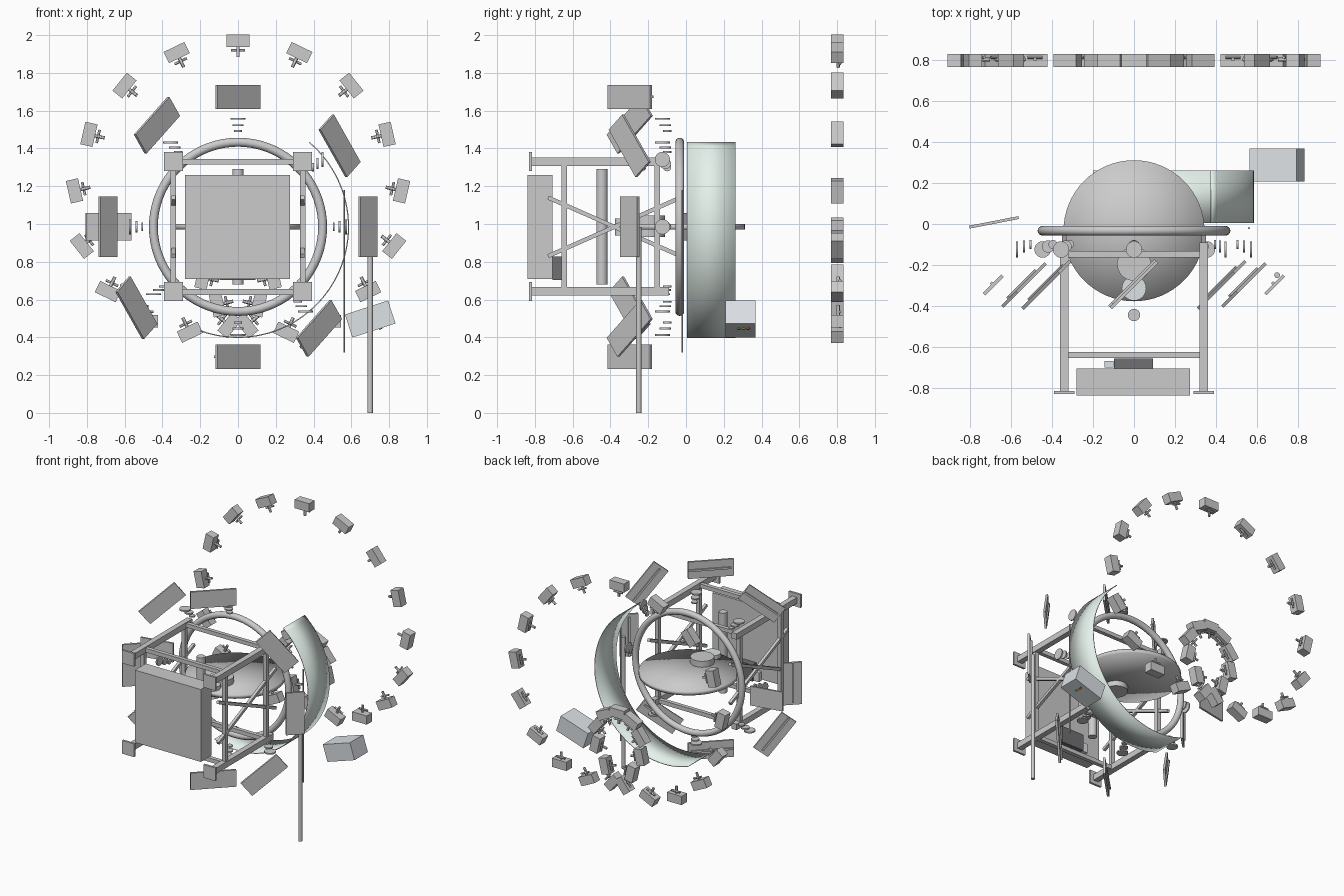
import bpy, math
from mathutils import Matrix, Vector

if "Cube" in bpy.data.objects:
    bpy.data.objects.remove(bpy.data.objects["Cube"])

CZ = 0.985  # height of the common centre
R, T = Matrix.Rotation, Matrix.Translation
rad = math.radians


def mat(name, col):
    m = bpy.data.materials.new(name)
    m.diffuse_color = (*col, 1)
    m.use_nodes = True
    m.node_tree.nodes["Principled BSDF"].inputs["Base Color"].default_value = m.diffuse_color
    return m


GREEN = mat("pale_green", (0.78, 0.88, 0.83))
PALE = mat("pale_grey", (0.72, 0.76, 0.79))
DARK = mat("dark_grey", (0.16, 0.16, 0.17))


def finish(name, m, M):
    o = bpy.context.object
    o.name = name
    o.matrix_world = M
    if m:
        o.data.materials.append(m)
    return o


def box(name, loc, size, M=Matrix(), m=None):
    bpy.ops.mesh.primitive_cube_add(size=1)
    return finish(name, m, M @ T(loc) @ Matrix.Diagonal((*size, 1)))


def rod(name, a, b, r, M=Matrix(), m=None, n=24, smooth=30):
    a, b = Vector(a), Vector(b)
    bpy.ops.mesh.primitive_cylinder_add(vertices=n, radius=r, depth=(b - a).length,
                                        end_fill_type='TRIFAN' if smooth > 90 else 'NGON')
    bpy.ops.object.shade_smooth_by_angle(angle=rad(smooth))
    q = Vector((0, 0, 1)).rotation_difference(b - a).to_matrix().to_4x4()
    return finish(name, m, M @ T((a + b) / 2) @ q)


def beam(name, a, b, w):
    a, b = Vector(a), Vector(b)
    q = (b - a).to_track_quat('Z', 'Y').to_matrix().to_4x4()
    return box(name, (0, 0, 0), (w, w, (b - a).length), T((a + b) / 2) @ q)


# Open box frame with foot plates and cross braces
for s in (-1, 1):
    x = 0.342 * s
    for z in (0.643, 1.33):
        box("frame_rail", (x, -0.46, z), (0.042, 0.74, 0.045))
        box("frame_foot", (x, -0.824, z), (0.1, 0.016, 0.1))
    for y in (-0.645, -0.153):
        box("frame_post", (x, y, CZ), (0.03, 0.03, 0.66))
        z = CZ + s * 0.345
        box("frame_crossbar", (0, y + 0.005, z), (0.66, 0.03, 0.03))
    for t in (-1, 1):
        beam("frame_brace", (x, -0.73, CZ + 0.155 * t), (x, -0.04, CZ - 0.15 * t), 0.022)

# Front cabinet with rear modules
box("front_cabinet", (-0.003, -0.773, 0.985), (0.555, 0.13, 0.55))
box("rear_module", (-0.003, -0.682, 0.765), (0.19, 0.048, 0.125), m=DARK)
box("rear_plug", (-0.122, -0.685, 0.74), (0.045, 0.032, 0.07), m=PALE)

# Horizontal disc with hubs and upright canister
rod("main_disc", (0, -0.033, CZ - 0.015), (0, -0.033, CZ + 0.015), 0.345, n=64, smooth=180)
rod("disc_hub", (0, -0.195, 0.93), (0, -0.195, 1.045), 0.083, n=32)
rod("small_hub", (0, -0.315, 0.94), (0, -0.315, 1.03), 0.06, m=PALE, n=32)
rod("canister", (0, -0.445, 0.68), (0, -0.445, 1.29), 0.03)

# Upright ring
bpy.ops.mesh.primitive_torus_add(major_radius=0.448, minor_radius=0.0235,
                                 major_segments=72, minor_segments=16)
bpy.ops.object.shade_smooth_by_angle(angle=rad(60))
finish("main_ring", None, T((0, -0.033, CZ)) @ R(rad(90), 4, 'X'))

# Curved green screen
verts, faces, N = [], [], 48
for i in range(N + 1):
    a = rad(50 - 160 * i / N)
    for y in (0.005, 0.262):
        verts.append((0.585 * math.cos(a), y, CZ + 0.585 * math.sin(a)))
    if i:
        k = 2 * i
        faces.append((k - 2, k - 1, k + 1, k))
me = bpy.data.meshes.new("curved_screen")
me.from_pydata(verts, [], faces)
screen = bpy.data.objects.new("curved_screen", me)
bpy.context.collection.objects.link(screen)
me.materials.append(GREEN)
me.shade_smooth()
sol = screen.modifiers.new("thickness", 'SOLIDIFY')
sol.thickness = 0.006
sol.offset = 0

# Tilted control box with indicator lights
M = T((0.70, 0.289, 0.497)) @ R(rad(-18), 4, 'Y')
box("control_box", (0, 0, 0), (0.24, 0.16, 0.128), M, PALE)
for i, c in enumerate([(0.1, 0.7, 0.2), (0.9, 0.6, 0.1), (0.85, 0.15, 0.1)]):
    y = -0.009 + 0.025 * i
    rod("indicator_light", (0.036, y, -0.06), (0.036, y, -0.069), 0.009, M, mat("light_%d" % i, c), 12)

# Slanted plate on the left, support pole and thin rod
box("side_plate", (0, 0, 0), (0.245, 0.014, 0.145), T((-0.685, 0.008, CZ)) @ R(rad(11), 4, 'Z'))
rod("support_pole", (0.70, -0.25, 0), (0.70, -0.25, CZ), 0.014)
rod("thin_rod", (0.562, -0.02, 0.32), (0.562, -0.02, 1.18), 0.005, n=10)

# Eight slanted panels with lens stacks around the ring
for q in range(4):
    for off in (0, 360 / 7):
        th = rad(90 * q + off)
        d = Vector((math.sin(th), 0, math.cos(th)))
        M = T(Vector((0, -0.298, CZ)) + d * 0.688) @ R(rad(45), 4, 'Z') @ R(th, 4, 'Y')
        box("panel", (0, 0, 0), (0.32, 0.016, 0.128), M)
        box("panel_rail", (0.01, 0.012, 0), (0.3, 0.012, 0.014), M)
        axis = d if not off else Vector((1, 0, 0) if q == 0 else (0, 0, 1))
        for r, size, y in ((0.572, 0.04, -0.125), (0.538, 0.03, -0.11), (0.507, 0.022, -0.1)):
            p = Vector((0, y, CZ)) + d * r
            rod("lens", p - axis * 0.005, p + axis * 0.005, size, n=20)

# Looping chain of small units behind
for k in range(28):
    f = 2 * math.pi * k / 28
    p = (0.484 * math.sin(f) + 0.5 * math.sin(2 * f), 0.8,
         CZ + 0.484 * math.cos(f) + 0.5 * math.cos(2 * f))
    M = T(p) @ R(2 * f, 4, 'Y')
    box("chain_unit", (0, 0, 0), (0.122, 0.065, 0.066), M)
    rod("chain_stem", (0, 0.005, -0.03), (0, 0.005, -0.086), 0.009, M, n=12)
    rod("chain_cross_pin", (-0.036, 0.015, -0.05), (0.036, 0.015, -0.05), 0.007, M, n=12)
